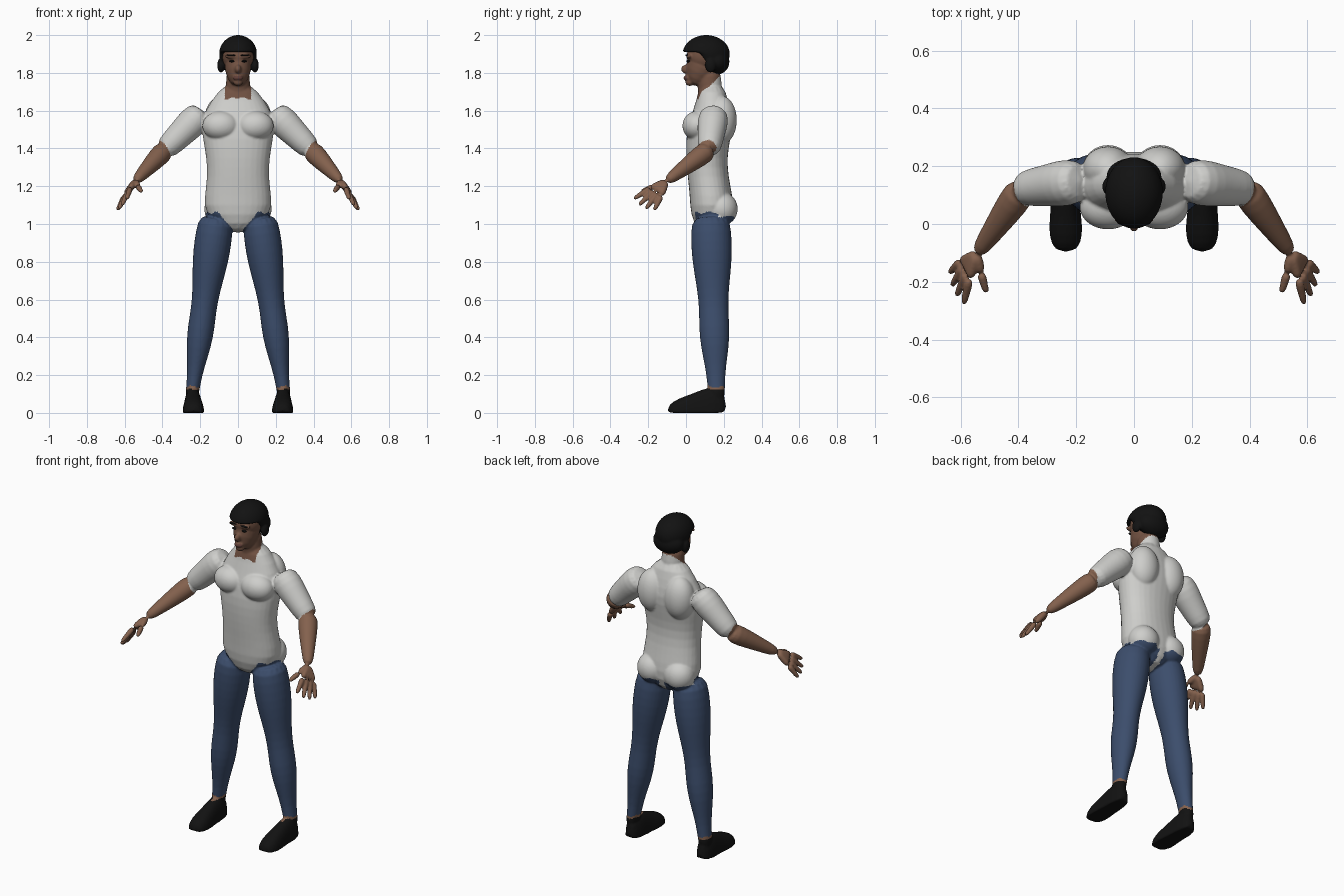
import bpy
import bmesh
from math import cos, sin, pi, copysign
from mathutils import Matrix, Vector

cube = bpy.data.objects.get("Cube")
if cube:
    bpy.data.objects.remove(cube, do_unlink=True)

Y, Z = Vector((0, 1, 0)), Vector((0, 0, 1))
BOTH_SIDES = (1, -1)
VOXEL = .006


def material(name, *rgb):
    mat = bpy.data.materials.new(name)
    mat.use_nodes = True
    mat.diffuse_color = (*rgb, 1)
    shader = mat.node_tree.nodes["Principled BSDF"]
    shader.inputs["Base Color"].default_value = (*rgb, 1)
    shader.inputs["Roughness"].default_value = .8
    return mat


black = material("soft_black", .006, .006, .006)
MATERIALS = {
    "shirt": material("white_cotton", .62, .62, .6),
    "jeans": material("blue_denim", .045, .075, .15),
    "arms_and_ankles": material("brown_skin", .23, .12, .075),
    "face": material("dark_brown_skin", .17, .085, .055),
    "lips": material("lip_brown", .12, .05, .04),
    "shoes": black,
}


def tube(bm, start, end, widths, depths=None, side=1, up=Y, power=1, count=16):
    """Loft evenly spaced oval rings from start to end; return its vertices."""
    start, end = Vector(start), Vector(end)
    axis = (end - start).normalized()
    across = up.cross(axis).normalized()
    outward = axis.cross(across)
    rings = []
    for i, (width, depth) in enumerate(zip(widths, depths or widths)):
        centre = start.lerp(end, i / (len(widths) - 1))
        ring = []
        for k in range(count):
            angle = 2 * pi * k / count
            c, s = (copysign(abs(t) ** power, t) for t in (cos(angle), sin(angle)))
            point = centre + across * width * c + outward * depth * s
            point.x *= side
            ring.append(bm.verts.new(point))
        rings.append(ring)
    for low, high in zip(rings, rings[1:]):
        for k in range(count):
            bm.faces.new((low[k - 1], low[k], high[k], high[k - 1]))
    bm.faces.new(rings[0])
    bm.faces.new(rings[-1])
    return [vert for ring in rings for vert in ring]


def ball(bm, centre, radii):
    matrix = Matrix.Translation(centre) @ Matrix.Diagonal((*radii, 1))
    bmesh.ops.create_icosphere(bm, subdivisions=3, radius=1, matrix=matrix)


def ball_pair(bm, centre, radii):
    for side in BOTH_SIDES:
        ball(bm, (side * centre[0], *centre[1:]), radii)


def add_object(name, bm, mat):
    mesh = bpy.data.meshes.new(name)
    bm.to_mesh(mesh)
    bm.free()
    mesh.materials.append(mat)
    mesh.shade_smooth()
    obj = bpy.data.objects.new(name, mesh)
    bpy.context.collection.objects.link(obj)
    return obj


def add_fused(name, bm, mat):
    """Merge overlapping solids into one smooth skin."""
    bmesh.ops.recalc_face_normals(bm, faces=bm.faces)
    obj = add_object(name, bm, mat)
    obj.modifiers.new("round", 'SUBSURF').levels = 1
    remesh = obj.modifiers.new("merge", 'REMESH')
    remesh.mode = 'VOXEL'
    remesh.voxel_size = VOXEL
    remesh.use_smooth_shade = True
    relax = obj.modifiers.new("relax", 'SMOOTH')
    relax.iterations = 4
    return obj


body = bmesh.new()

# Torso, bent along the curve of the spine
torso = tube(body, (0, .125, .95), (0, .125, 1.75),
             (.06, .185, .18, .165, .17, .19, .2, .15, .065),
             (.07, .12, .115, .11, .11, .12, .12, .085, .065), power=.9)
for vert in torso:
    vert.co.y += .016 * cos(2 * pi * (vert.co.z - 1.05) / .6)
ball_pair(body, (.09, .06, 1.52), (.1, .08, .08))    # chest
ball_pair(body, (.09, .19, 1.55), (.09, .08, .13))   # shoulder blades
ball_pair(body, (.09, .19, 1.08), (.09, .085, .09))  # seat

wrist = Vector((.545, -.105, 1.225))
for side in BOTH_SIDES:
    # Legs, slightly deeper than wide
    leg = (.09, .1, .1, .09, .075, .068, .073, .066, .047, .036, .036)
    tube(body, (.113, .13, 1.05), (.25, .163, .05), leg,
         [r + .01 for r in leg], side)

    # Feet, flattened on the ground
    foot = tube(body, (.24, .215, 0), (.235, -.1, 0),
                (.03, .05, .05, .055, .062, .04),
                (.1, .14, .13, .1, .08, .04), side, Z, .85)
    for vert in foot:
        vert.co.z = max(vert.co.z, 0)

    # Upper arms and forearms
    tube(body, (.18, .15, 1.6), (.4, .12, 1.38), (.07, .085, .075, .068, .058), side=side)
    tube(body, (.38, .13, 1.4), wrist, (.058, .055, .046, .036, .026), side=side)

    # Palm and fingers fan out from the wrist, the middle ones longest
    digits = [((.53, -.17, 1.2), Vector((.51, -.24, 1.17)))]
    for i in range(4):
        t = i / 3
        knuckle = Vector((.57, -.19, 1.19)).lerp((.6, -.13, 1.15), t)
        tip = Vector((.59, -.28, 1.13)).lerp((.64, -.17, 1.07), t)
        digits.append((knuckle, tip + sin(pi * t) * Vector((.01, -.01, -.015))))
    for knuckle, tip in digits:
        tube(body, wrist, knuckle, (.02, .019, .018), side=side, count=10)
        tube(body, knuckle, tip, (.018, .016, .014, .011), side=side, count=10)

# Neck, jaw, cranium and facial features
tube(body, (0, .13, 1.65), (0, .12, 1.83), (.066, .066, .062))
tube(body, (0, .04, 1.73), (0, .1, 1.87), (.035, .07, .08), (.035, .08, .1))
ball(body, (0, .107, 1.89), (.085, .105, .09))
ball(body, (0, .003, 1.82), (.018, .03, .025))         # nose
ball(body, (0, .004, 1.773), (.028, .018, .014))       # mouth
ball(body, (0, .02, 1.75), (.026, .024, .02))          # chin
ball_pair(body, (.034, .016, 1.888), (.036, .016, .013))  # brow ridge


def part_at(point):
    """Choose the garment or skin part for a point on the body."""
    x, y = abs(point.x), point.y
    z = point.z + .005 * sin(70 * x + 50 * y)
    open_collar = x < .07 and z > 1.665 and y < z - 1.6
    if z > 1.79 or open_collar:
        mouth = abs(point.z - 1.773) < .011 and x < .026 and y < .004
        return "lips" if mouth else "face"
    sleeve_end = Vector((x - .388, y - .125, z - 1.39)).dot((.85, -.25, -.45))
    if x > .33 and sleeve_end > 0:
        return "arms_and_ankles"
    if z < .14:
        return "shoes" if z < .125 else "arms_and_ankles"
    # The shirt hem dips to a point at the front
    front, back = y < .14, y > .17
    hem = 1.04 if back else 1.06
    dip = max(.018, .1 - .8 * (1.06 - z)) if front else .018
    return "jeans" if z < hem and x > dip else "shirt"


# Divide the fused body into its garments and skin
whole = add_fused("whole_body", body, black)
graph = bpy.context.evaluated_depsgraph_get()
skin = bpy.data.meshes.new_from_object(whole.evaluated_get(graph))
bpy.data.objects.remove(whole, do_unlink=True)
for name, mat in MATERIALS.items():
    part = bmesh.new()
    part.from_mesh(skin)
    others = [f for f in part.faces if part_at(f.calc_center_median()) != name]
    bmesh.ops.delete(part, geom=others, context='FACES')
    add_object(name, part, mat)
bpy.data.meshes.remove(skin)

# Hair: a cap lifted off the face, full at the back and over the ears
hair = bmesh.new()
ball(hair, (0, .107, 1.9), (.102, .127, .102))
for vert in hair.verts:
    if vert.co.y < .1:
        vert.co.z = max(vert.co.z, 1.91)
ball(hair, (0, .165, 1.86), (.097, .066, .07))
ball_pair(hair, (.09, .13, 1.84), (.02, .03, .04))
add_fused("hair", hair, black)

# Eyes and eyebrows
for name, centre, radii in (
        ("eyes", (.033, .012, 1.862), (.014, .01, .006)),
        ("eyebrows", (.036, .008, 1.893), (.024, .012, .005))):
    feature = bmesh.new()
    ball_pair(feature, centre, radii)
    add_object(name, feature, black)
